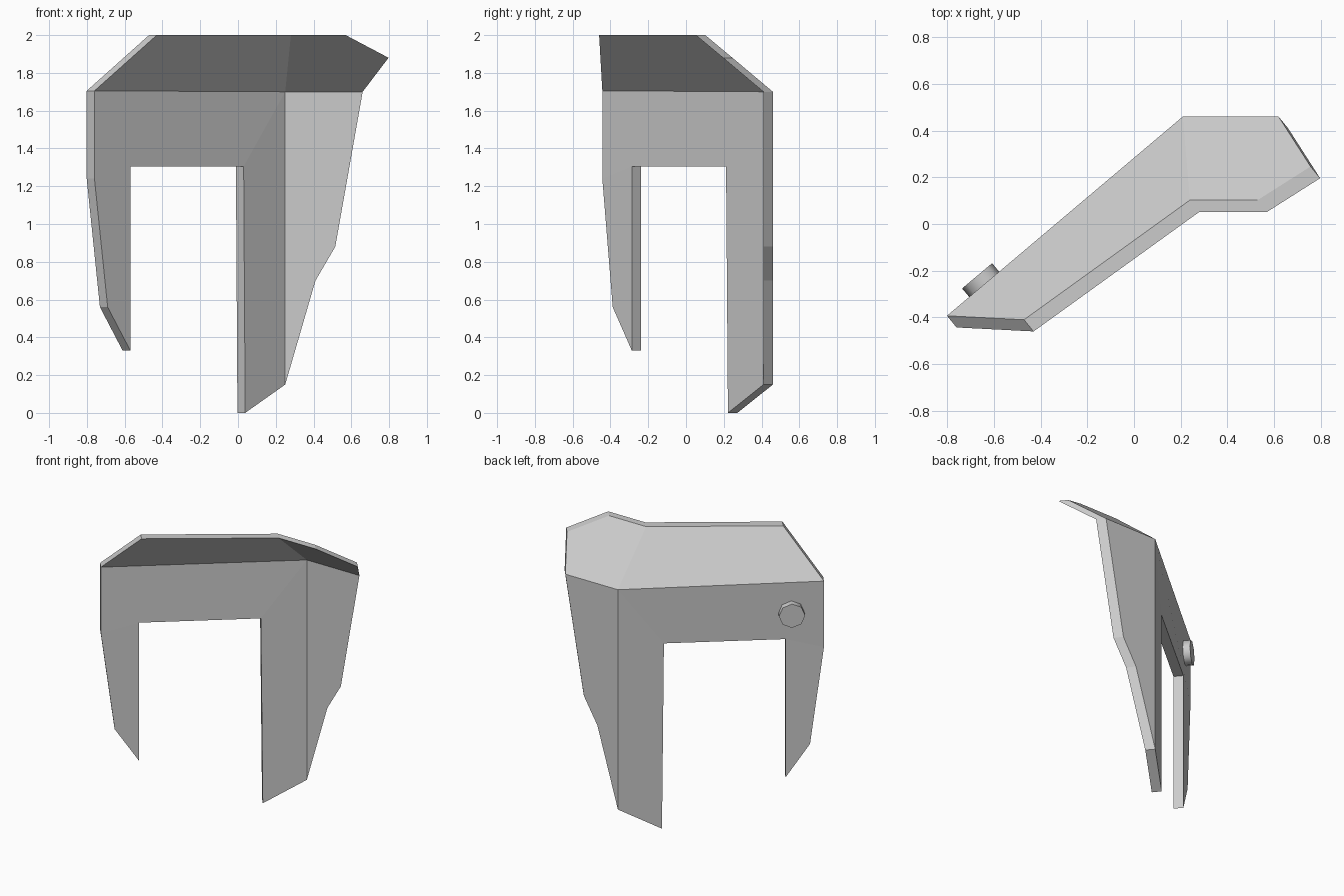
import bpy, bmesh
from mathutils import Vector

if "Cube" in bpy.data.objects:
    bpy.data.objects.remove(bpy.data.objects["Cube"])

grey = bpy.data.materials.new("light grey")
grey.diffuse_color = (0.6, 0.6, 0.6, 1)
grey.use_nodes = True
grey.node_tree.nodes["Principled BSDF"].inputs["Base Color"].default_value = grey.diffuse_color

# Front surface of the bent plate: named corners, front side only
P = {
    "wall_l": (-0.76, -0.443, 1.705), "wall_m": (0.25, 0.41, 1.70), "wall_r": (0.66, 0.41, 1.70),
    "l_knee": (-0.76, -0.443, 1.24), "l_shin": (-0.69, -0.388, 0.56), "l_tip": (-0.57, -0.287, 0.33),
    "notch_l": (-0.57, -0.287, 1.305), "notch_r": (0.03, 0.212, 1.305),
    "r_tip": (0.038, 0.222, 0.0), "r_heel": (0.25, 0.41, 0.15),
    "s_low": (0.41, 0.41, 0.70), "s_mid": (0.515, 0.41, 0.88),
    "top_l": (-0.43, -0.46, 2.0), "top_m": (0.28, 0.052, 2.0),
    "top_r": (0.57, 0.052, 2.0), "top_side": (0.797, 0.196, 1.88),
}
FACES = [
    "wall_l l_knee notch_l notch_r wall_m",         # band above the opening
    "l_knee l_shin l_tip notch_l",                  # short leg
    "notch_r r_tip r_heel wall_m",                  # long leg
    "wall_m r_heel s_low s_mid wall_r",             # side wing
    "top_l wall_l wall_m top_m",                    # sloping hood
    "top_m wall_m wall_r top_side top_r",           # hood over the wing
]
THICKNESS = Vector((-0.041, 0.05, 0))


def finish(bm, name):
    bmesh.ops.recalc_face_normals(bm, faces=bm.faces[:])
    me = bpy.data.meshes.new(name)
    bm.to_mesh(me)
    bm.free()
    ob = bpy.data.objects.new(name, me)
    bpy.context.collection.objects.link(ob)
    me.materials.append(grey)
    return ob


# Plate: front surface swept backwards to give it thickness
bm = bmesh.new()
v = {k: bm.verts.new(co) for k, co in P.items()}
front = [bm.faces.new([v[k] for k in f.split()]) for f in FACES]
new = bmesh.ops.extrude_face_region(bm, geom=front, use_keep_orig=True)["geom"]
bmesh.ops.translate(bm, vec=THICKNESS, verts=[g for g in new if isinstance(g, bmesh.types.BMVert)])
finish(bm, "bent_plate")

# Peg: eight-sided stub standing out of the back of the plate
outer, axis, length = Vector((-0.672, -0.222, 1.49)), Vector((-0.643, 0.766, 0)), 0.075
bm = bmesh.new()
bmesh.ops.create_cone(bm, cap_ends=True, segments=8, radius1=0.084, radius2=0.084, depth=length)
peg = finish(bm, "back_peg")
peg.location = outer - axis * length / 2
peg.rotation_euler = axis.to_track_quat('Z', 'Y').to_euler()
bpy.context.view_layer.objects.active = peg
peg.select_set(True)
bpy.ops.object.shade_smooth_by_angle(angle=0.9)
